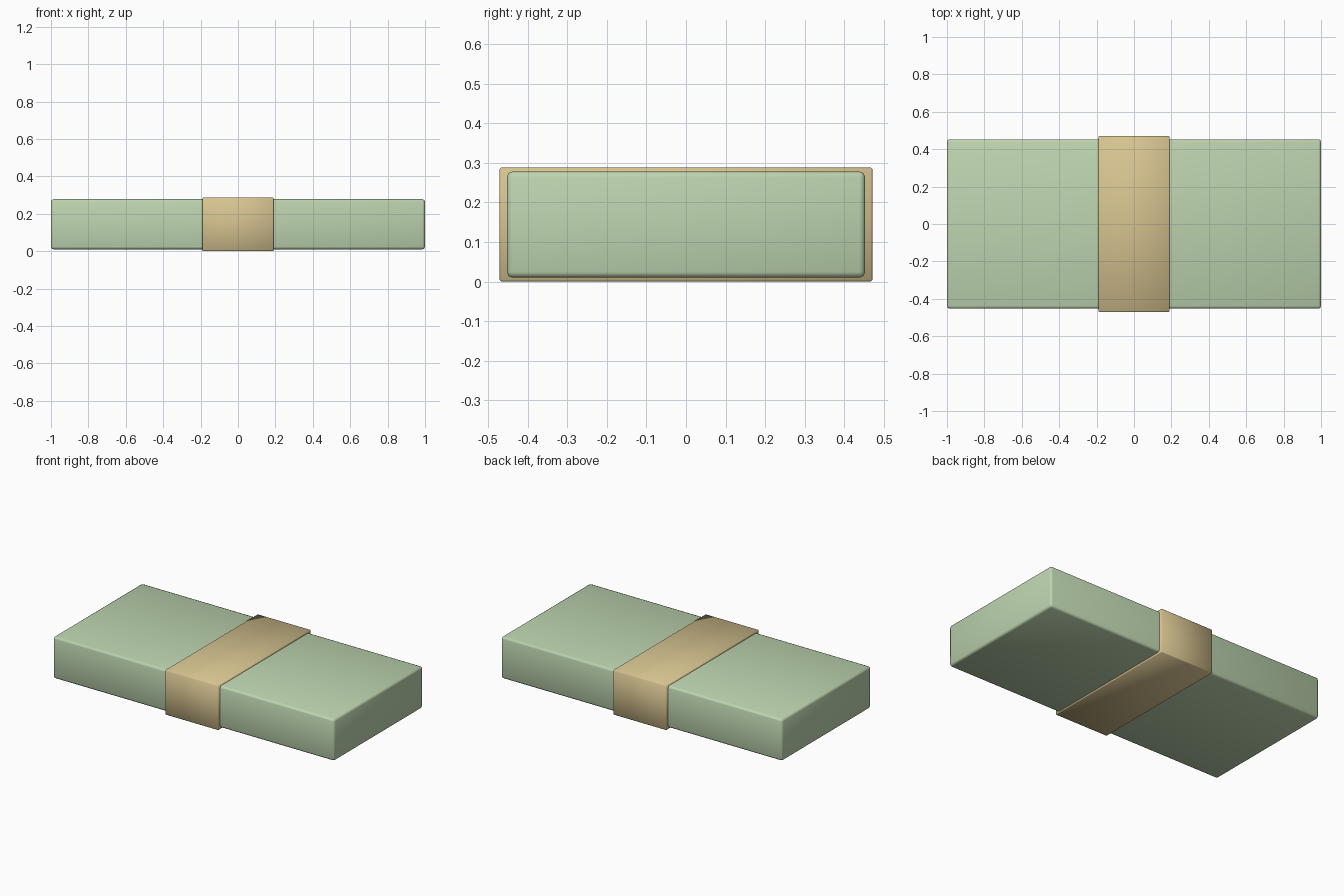
import bpy

# Remove the default cube
old = bpy.data.objects.get("Cube")
if old:
    bpy.data.objects.remove(old, do_unlink=True)


def make_material(name, colour):
    mat = bpy.data.materials.new(name)
    mat.use_nodes = True
    mat.diffuse_color = (*colour, 1)
    bsdf = mat.node_tree.nodes["Principled BSDF"]
    bsdf.inputs["Base Color"].default_value = (*colour, 1)
    bsdf.inputs["Roughness"].default_value = 0.8
    return mat


def rounded_box(name, size, centre_z, bevel, segments, mat):
    """Box with softly rounded edges and smooth shading."""
    bpy.ops.mesh.primitive_cube_add(size=1, location=(0, 0, centre_z))
    obj = bpy.context.object
    obj.name = name
    obj.scale = size
    bpy.ops.object.transform_apply(location=False, rotation=False, scale=True)
    mod = obj.modifiers.new("Rounded edges", "BEVEL")
    mod.width = bevel
    mod.segments = segments
    obj.data.materials.append(mat)
    bpy.ops.object.shade_smooth()
    return obj


green = make_material("pale green paper", (0.51, 0.66, 0.43))
tan = make_material("tan paper", (0.68, 0.55, 0.28))

HEIGHT = 0.288

# Stack of notes
rounded_box("note_stack", (2, 0.905, 0.268), HEIGHT / 2, 0.014, 2, green)

# Paper band wrapped around the middle
rounded_box("paper_band", (0.38, 0.942, HEIGHT), HEIGHT / 2, 0.004, 1, tan)
